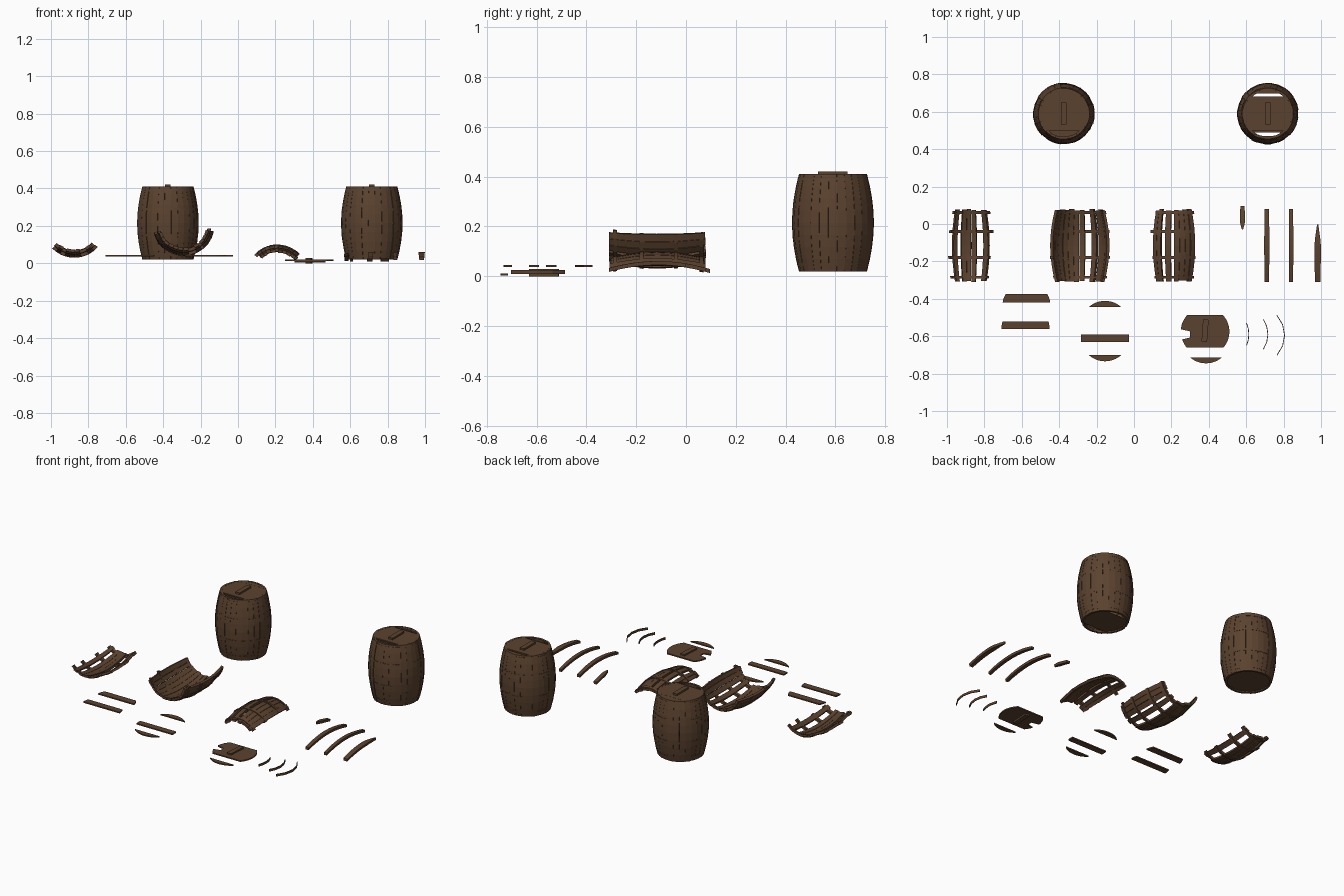
import bpy, bmesh, math, random
from mathutils import Vector, Matrix

if "Cube" in bpy.data.objects:
    bpy.data.objects.remove(bpy.data.objects["Cube"])

random.seed(4)
H = 0.39            # barrel height
rad = math.radians

wood = bpy.data.materials.new("brown_wood")
wood.diffuse_color = (0.105, 0.055, 0.028, 1)
wood.use_nodes = True
wood.node_tree.nodes["Principled BSDF"].inputs["Base Color"].default_value = wood.diffuse_color


def bulge(t):
    """Barrel radius along its height."""
    return 0.137 + 0.028 * (1 - abs(2 * t - 1) ** 1.9)


def finish(bm, name, recalc=True):
    if recalc:
        bmesh.ops.recalc_face_normals(bm, faces=bm.faces)
    me = bpy.data.meshes.new(name)
    bm.to_mesh(me)
    bm.free()
    me.materials.append(wood)
    ob = bpy.data.objects.new(name, me)
    bpy.context.collection.objects.link(ob)
    return ob


def standing(cx, cy, z0=0.02, h=H):
    return lambda r, a, t: Vector((cx + r * math.sin(a), cy - r * math.cos(a), z0 + t * h))


def lying(cx, cz, s):
    # s = 1 is a valley, s = -1 is an arch
    return lambda r, a, t: Vector((cx + r * math.sin(a), -0.31 + t * H, cz - s * r * math.cos(a)))


def band(bm, place, a0, a1, t0, t1, inner=-0.013, outer=0.0, na=1, nt=8,
         tips=(1, 1), radius=bulge):
    """Curved bar between two angles (degrees) and two heights."""
    grid = {}
    mid, half = (a0 + a1) / 2, (a1 - a0) / 2
    for j in range(nt + 1):
        f = j / nt
        t = t0 + (t1 - t0) * f
        w = half * min(1, tips[0] + 2.5 * f, tips[1] + 2.5 * (1 - f))
        for i in range(na + 1):
            a = rad(mid + w * (2 * i / na - 1))
            for k, off in enumerate((inner, outer)):
                grid[i, j, k] = bm.verts.new(place(radius(t) + off, a, t))
    g = grid
    for j in range(nt):
        for i in range(na):
            for k in (0, 1):
                bm.faces.new((g[i, j, k], g[i + 1, j, k], g[i + 1, j + 1, k], g[i, j + 1, k]))
        for i in (0, na):
            bm.faces.new((g[i, j, 0], g[i, j + 1, 0], g[i, j + 1, 1], g[i, j, 1]))
    for i in range(na):
        for j in (0, nt):
            bm.faces.new((g[i, j, 0], g[i + 1, j, 0], g[i + 1, j, 1], g[i, j, 1]))


def disc_slice(name, cx, cy, r, y0, y1, z, th=0.008, bite=False, n=10):
    """Lid board: the part of a disc between two y values."""
    bm = bmesh.new()
    lim = r * 0.9995
    ys = [max(-lim, min(lim, y0 + (y1 - y0) * i / n)) for i in range(n + 1)]
    pts = [(math.sqrt(r * r - y * y), y) for y in ys]
    left = [(-x, y) for x, y in reversed(pts)]
    if bite:
        left = [(-0.08 if -0.042 < y < 0.004 else x, y) for x, y in left]
    f = bm.faces.new([bm.verts.new((cx + x, cy + y, z)) for x, y in pts + left])
    if th:
        ext = bmesh.ops.extrude_face_region(bm, geom=[f])
        bmesh.ops.translate(bm, vec=(0, 0, -th),
                            verts=[v for v in ext["geom"] if isinstance(v, bmesh.types.BMVert)])
    else:
        f.normal_update()
        if f.normal.z > 0:
            f.normal_flip()
    return finish(bm, name, th > 0)


def handle(name, cx, cy, z, turn=0):
    bm = bmesh.new()
    m = Matrix.Translation((cx, cy, z)) @ Matrix.Rotation(rad(turn), 4, 'Z') @ Matrix.Diagonal((0.03, 0.118, 0.014, 1))
    bmesh.ops.create_cube(bm, size=1, matrix=m)
    finish(bm, name)


HOOPS = (0.065, 0.335, 0.69, 0.955)


# Standing barrels: staves, hoops, lid and bottom
def barrel(tag, cx, cy, gaps):
    place = standing(cx, cy)
    bm = bmesh.new()
    n = 28
    for i in range(n):
        a, d = 360 * i / n, random.uniform(-0.002, 0.0015)
        band(bm, place, a - 6.3, a + 6.3, 0, 1, -0.013 + d, d)
    finish(bm, tag + "_staves")
    bm = bmesh.new()
    for t in HOOPS:
        band(bm, place, 0, 360, t - 0.018, t + 0.018, -0.016, -0.0005, na=56, nt=1)
    finish(bm, tag + "_hoops")
    top = 0.409
    g = 0.014 if gaps else 0
    disc_slice(tag + "_lid_middle", cx, cy, 0.128, -0.09, 0.092, top)
    disc_slice(tag + "_lid_back", cx, cy, 0.128, 0.093 + g, 0.128, top)
    disc_slice(tag + "_lid_front", cx, cy, 0.128, -0.128, -0.119, top)
    disc_slice(tag + "_bottom", cx, cy, 0.132, -0.13 + 2 * g, 0.13 - 2.7 * g, 0.03, th=0)
    handle(tag + "_lid_handle", cx, cy, 0.413)


barrel("whole_barrel", -0.375, 0.59, False)
barrel("cracked_barrel", 0.715, 0.59, True)


# Broken barrel walls lying on their side
def shell(name, place, staves, hoop_span):
    bm = bmesh.new()
    for a0, a1 in staves:
        d = random.uniform(-0.002, 0.002)
        band(bm, place, a0 + 0.3, a1 - 0.3, random.uniform(0, 0.02), random.uniform(0.98, 1),
             -0.015 + d, d)
    finish(bm, name + "_staves")
    bm = bmesh.new()
    for t in HOOPS:
        a0 = hoop_span[0] + random.uniform(-4, 5)
        a1 = hoop_span[1] + random.uniform(-5, 4)
        band(bm, place, a0, a1, t - 0.02, t + 0.02, -0.014, 0.003, na=12, nt=1)
    finish(bm, name + "_hoops")


shell("left_wall_piece", lying(-0.875, 0.195, 1),
      [(-37, -27), (-19, -8), (-8, 2), (2, 13), (27, 39)], (-46, 46))
shell("large_wall_piece", lying(-0.29, 0.205, 1),
      [(-72, -60), (-60, -49), (-49, -37), (-37, -25), (-25, -13), (-13, -1), (-1, 11),
       (25, 37), (42, 54), (54, 66), (66, 77)], (-73, 78))
shell("arched_wall_piece", lying(0.21, -0.065, -1),
      [(-42, -33), (-33, -24), (-16, -4), (1, 12), (12, 23), (23, 34), (34, 45)], (-45, 47))


# Loose staves
for name, x, hw, t0, t1, tips in (
        ("short_stave", 0.58, 5, 0.72, 1.04, (0.25, 1)),
        ("long_stave_a", 0.71, 4.8, 0, 1, (1, 1)),
        ("long_stave_b", 0.84, 4.2, 0, 1, (1, 1)),
        ("split_stave", 0.982, 6, 0, 0.79, (1, 0.2))):
    bm = bmesh.new()
    band(bm, lying(x, -0.103, -1), -hw, hw, t0, t1, -0.016, 0, tips=tips)
    finish(bm, name)

# Loose lid boards
for i, (x, y, y0, y1) in enumerate((
        (-0.575, -0.44, 0.02, 0.065), (-0.58, -0.562, 0.0, 0.041),
        (-0.155, -0.61, -0.02, 0.02), (-0.155, -0.54, 0.095, 0.13),
        (-0.155, -0.605, -0.13, -0.095))):
    disc_slice("loose_lid_board_%d" % i, x, y, 0.129, y0, y1, 0.045)
disc_slice("broken_lid", 0.38, -0.575, 0.13, -0.086, 0.088, 0.019, bite=True, n=16)
disc_slice("broken_lid_edge", 0.385, -0.615, 0.13, -0.13, -0.1, 0.012)
handle("broken_lid_handle", 0.38, -0.57, 0.0215, -4)
handle("broken_lid_underside_bar", 0.38, -0.57, 0.007, -4)

# Loose hoop pieces
for i, (x, y, r, span) in enumerate(((0.46, -0.59, 0.156, 23), (0.573, -0.59, 0.145, 34),
                                     (0.645, -0.595, 0.162, 42))):
    bm = bmesh.new()
    band(bm, standing(x, y, 0.01, 0.015), 90 - span, 90 + span, 0, 1, -0.004, 0, na=4, nt=1,
         radius=lambda t, r=r: r)
    finish(bm, "hoop_piece_%d" % i)
